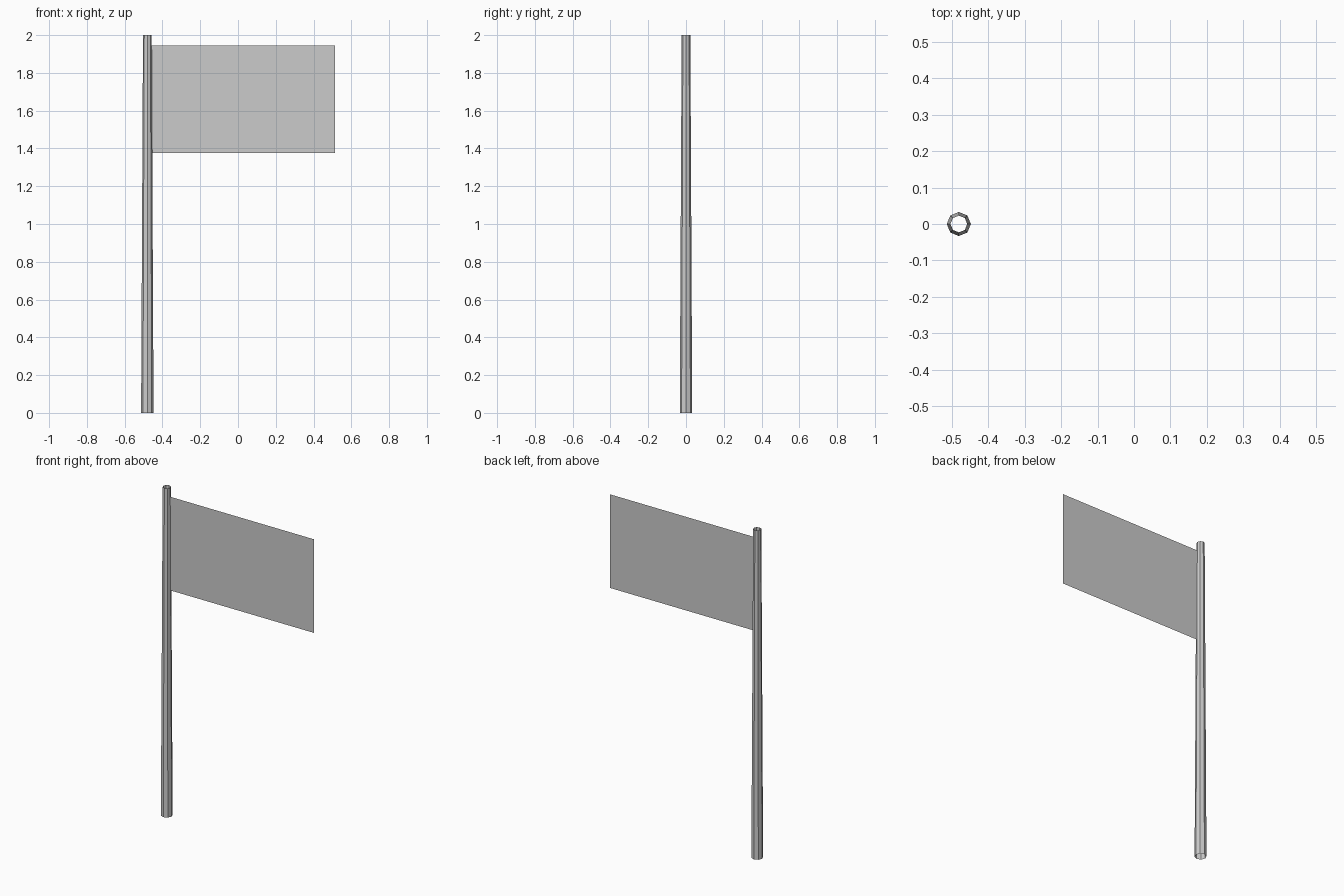
import bpy

if "Cube" in bpy.data.objects:
    bpy.data.objects.remove(bpy.data.objects["Cube"])

POLE_X = -0.48

# Pole: tapered open eight-sided tube
bpy.ops.mesh.primitive_cone_add(vertices=8, radius1=0.033, radius2=0.023, depth=2.0,
                                end_fill_type='NOTHING', location=(POLE_X, 0, 1.0))
bpy.context.object.name = "pole"

# Banner: single flat sheet whose inner edge meets the pole
x0, x1, z0, z1 = -0.46, 0.513, 1.375, 1.945
mesh = bpy.data.meshes.new("flag")
mesh.from_pydata([(x0, 0, z0), (x1, 0, z0), (x1, 0, z1), (x0, 0, z1)], [], [(0, 1, 2, 3)])
flag = bpy.data.objects.new("flag", mesh)
bpy.context.collection.objects.link(flag)
